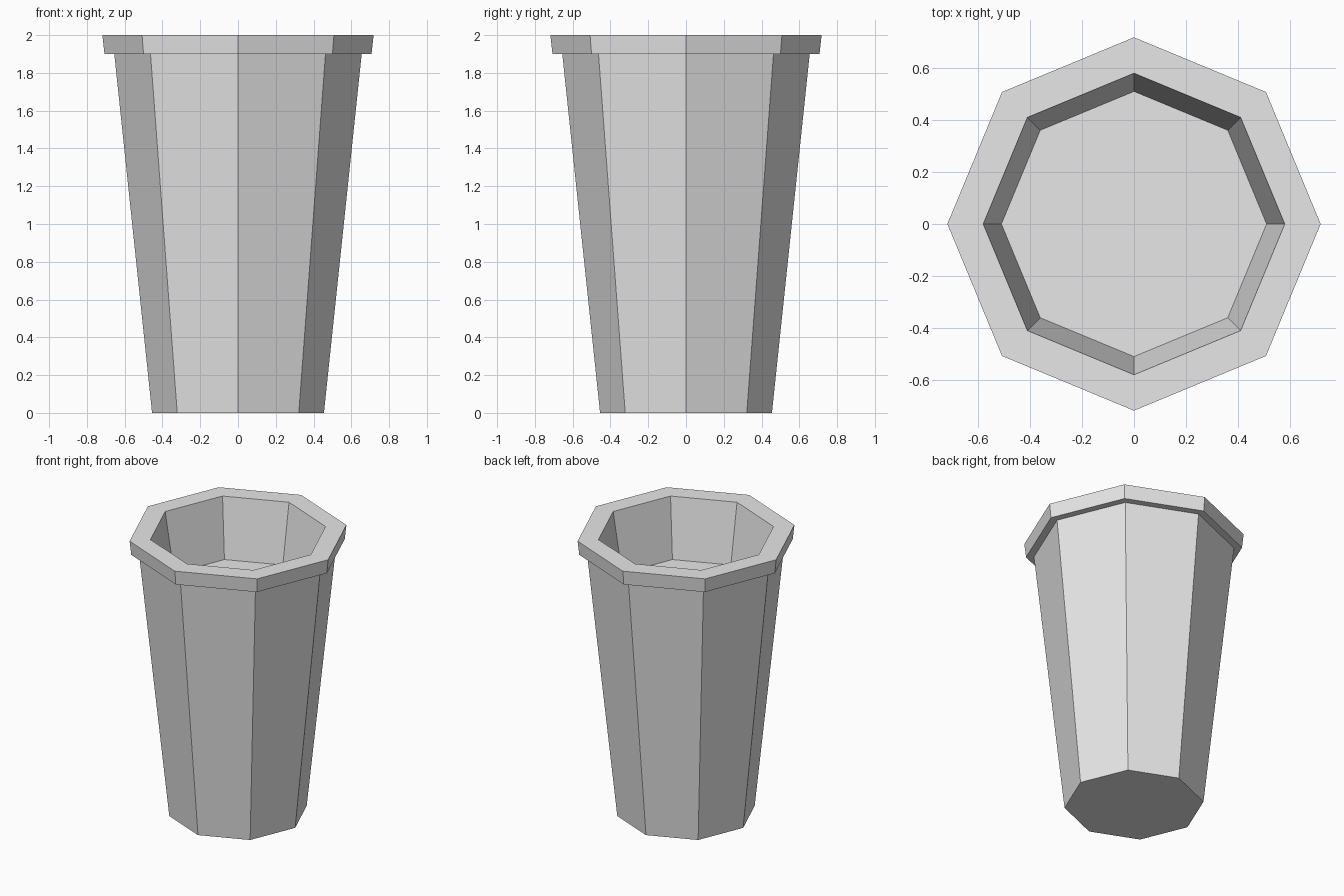
import bpy, bmesh
from math import cos, sin, tau

SIDES = 8

# Remove the default cube
cube = bpy.data.objects.get("Cube")
if cube:
    bpy.data.objects.remove(cube, do_unlink=True)

# Single plain grey
COLOR = (0.8, 0.8, 0.8, 1.0)
grey = bpy.data.materials.new("light_grey")
grey.use_nodes = True
grey.diffuse_color = COLOR
grey.node_tree.nodes["Principled BSDF"].inputs["Base Color"].default_value = COLOR


def lathe(name, profile):
    """Spin a (radius, height) profile into a closed, flat-shaded shell."""
    bm = bmesh.new()
    rings = [[bm.verts.new((r * cos(tau * i / SIDES), r * sin(tau * i / SIDES), z))
              for i in range(SIDES)] for r, z in profile]
    for low, high in zip(rings, rings[1:]):
        for i in range(SIDES):
            j = (i + 1) % SIDES
            bm.faces.new((low[i], low[j], high[j], high[i]))
    # Cap the outer base and the inner floor
    bm.faces.new(rings[0][::-1])
    bm.faces.new(rings[-1])
    bmesh.ops.recalc_face_normals(bm, faces=bm.faces)
    mesh = bpy.data.meshes.new(name)
    bm.to_mesh(mesh)
    bm.free()
    mesh.materials.append(grey)
    obj = bpy.data.objects.new(name, mesh)
    bpy.context.collection.objects.link(obj)
    return obj


# Tapered pot: base, wall, overhanging rim, then the recess down to its floor
lathe("tapered_planter", [
    (0.455, 0.0),
    (0.655, 1.9),
    (0.707, 1.9),
    (0.718, 2.0),
    (0.58, 2.0),
    (0.51, 1.575),
])
